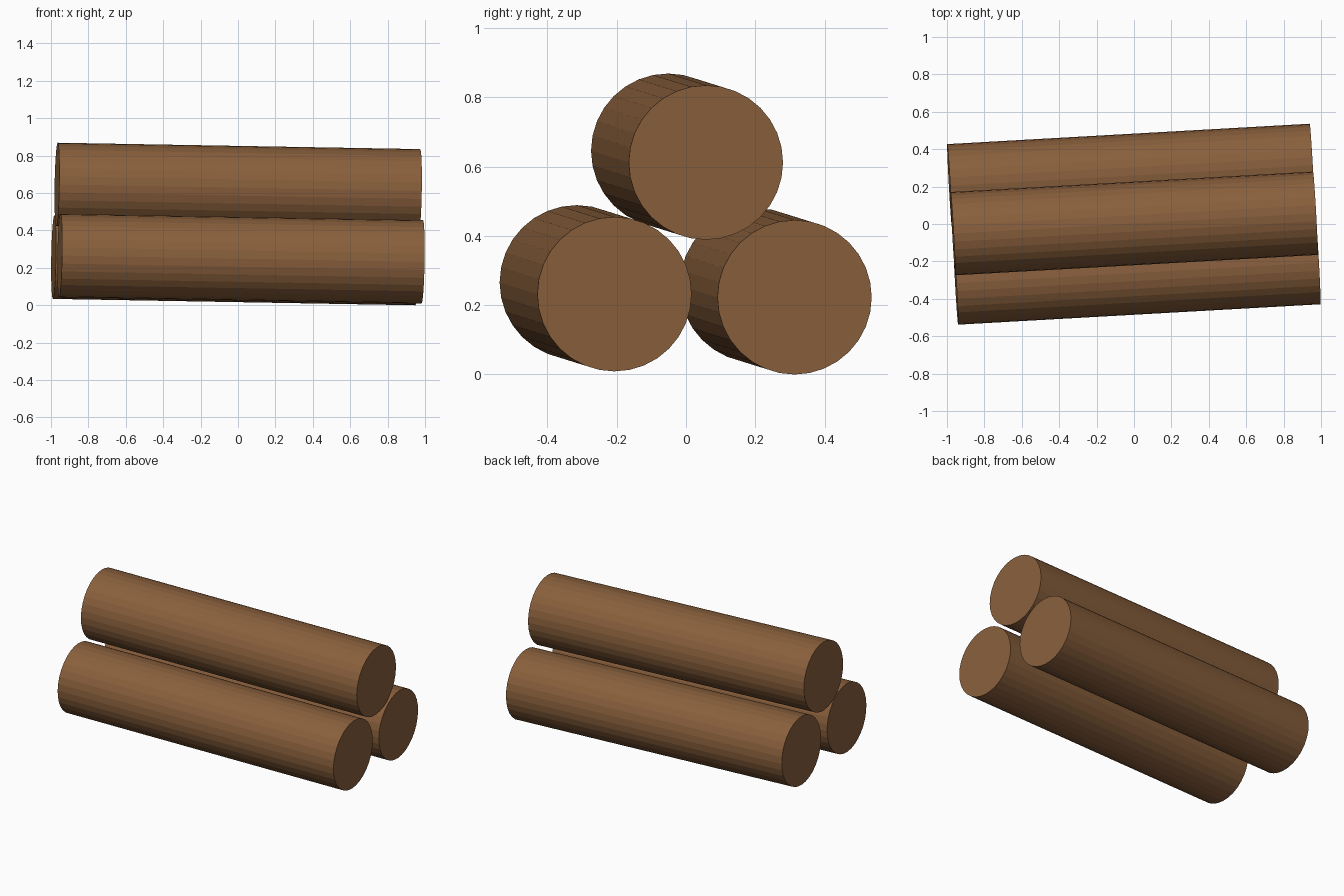
import bpy
from mathutils import Vector

if "Cube" in bpy.data.objects:
    bpy.data.objects.remove(bpy.data.objects["Cube"])

RADIUS = 0.223
SIDES = 32
AXIS = Vector((1.938, 0.109, -0.034))  # shared direction and length of the logs

wood = bpy.data.materials.new("wood")
wood.diffuse_color = (0.25, 0.115, 0.045, 1)
wood.use_nodes = True
wood.node_tree.nodes["Principled BSDF"].inputs["Base Color"].default_value = wood.diffuse_color

# Two logs side by side with a third resting in the gap
centres = {
    "front_log": (0.016, -0.261, 0.249),
    "back_log": (-0.017, 0.259, 0.240),
    "top_log": (0.001, 0.003, 0.629),
}

for name, centre in centres.items():
    bpy.ops.mesh.primitive_cylinder_add(
        vertices=SIDES, radius=RADIUS, depth=AXIS.length, location=centre,
        rotation=AXIS.to_track_quat('Z', 'Y').to_euler())
    log = bpy.context.object
    log.name = name
    log.data.materials.append(wood)
